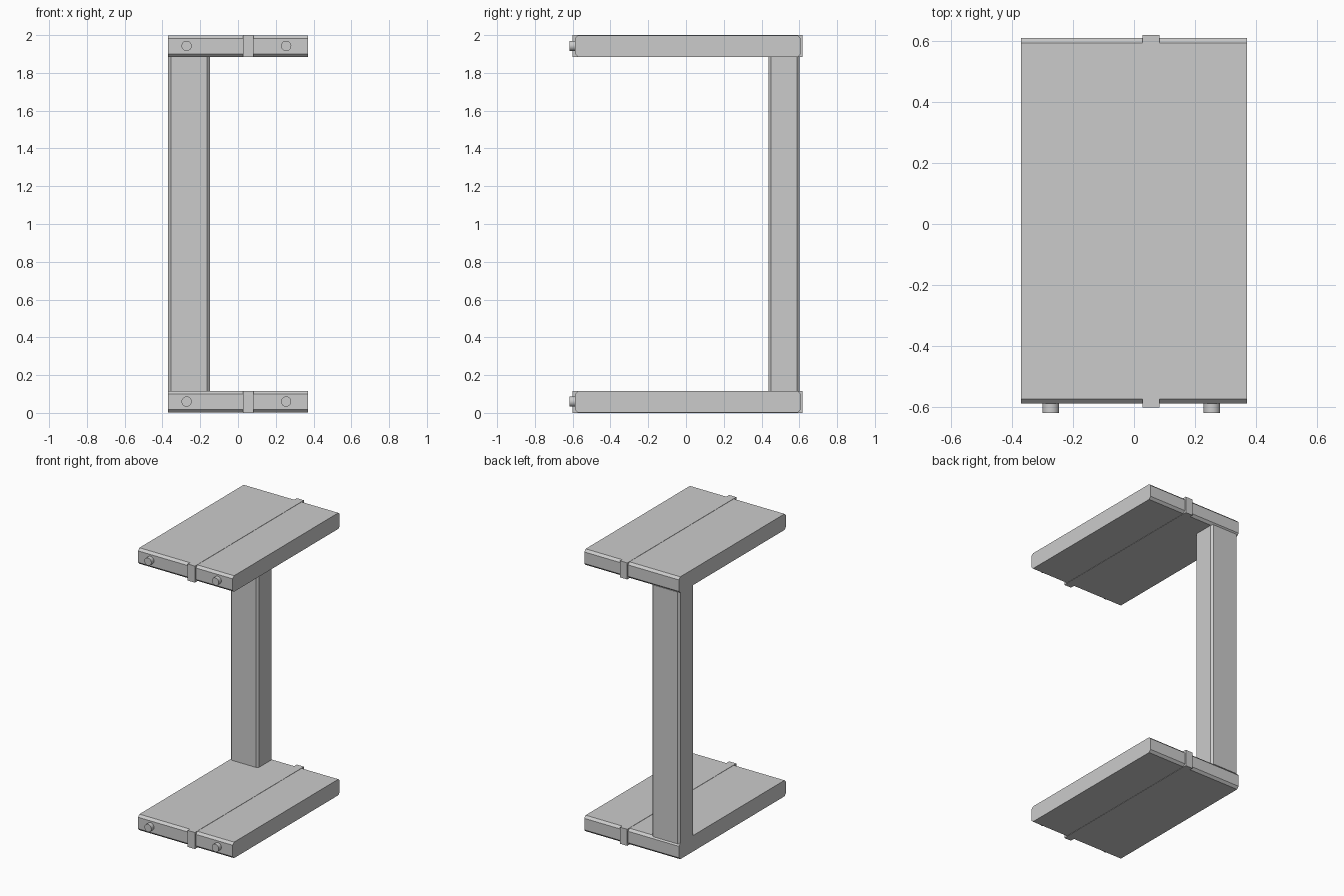
import bpy, bmesh
from math import radians
from mathutils import Vector

if "Cube" in bpy.data.objects:
    bpy.data.objects.remove(bpy.data.objects["Cube"])


def chamfered_box(name, lo, hi, axis=None, c=0.0):
    """Box between two corners, chamfering the edges that run along an axis."""
    lo, hi = Vector(lo), Vector(hi)
    bm = bmesh.new()
    bmesh.ops.create_cube(bm, size=1)
    for v in bm.verts:
        v.co = Vector((lo[i] if v.co[i] < 0 else hi[i]) for i in range(3))
    if axis is not None:
        edges = [e for e in bm.edges
                 if abs((e.verts[0].co - e.verts[1].co)[axis]) > 1e-4]
        bmesh.ops.bevel(bm, geom=edges, offset=c, segments=1, affect='EDGES')
    me = bpy.data.meshes.new(name)
    bm.to_mesh(me)
    bm.free()
    ob = bpy.data.objects.new(name, me)
    bpy.context.collection.objects.link(ob)
    return ob


def knob(name, x, z):
    y0, y1 = -0.618, -0.57
    bpy.ops.mesh.primitive_cylinder_add(vertices=32, radius=0.027, depth=y1 - y0,
                                        location=(x, (y0 + y1) / 2, z),
                                        rotation=(radians(90), 0, 0))
    bpy.context.object.name = name
    bpy.ops.object.shade_smooth_by_angle(angle=radians(40))


# Lower and upper slabs, each with a wrapping band and two front knobs
for label, z in (("lower", 0.0), ("upper", 1.883)):
    chamfered_box(label + "_slab", (-0.37, -0.588, z + 0.002),
                  (0.37, 0.608, z + 0.115), 0, 0.016)
    chamfered_box(label + "_band", (0.027, -0.6, z), (0.083, 0.618, z + 0.117))
    for side, x in (("left", -0.272), ("right", 0.255)):
        knob(f"{label}_{side}_knob", x, z + 0.06)

# Rear corner post
chamfered_box("corner_post", (-0.37, 0.436, 0.11), (-0.149, 0.602, 1.89), 2, 0.014)
